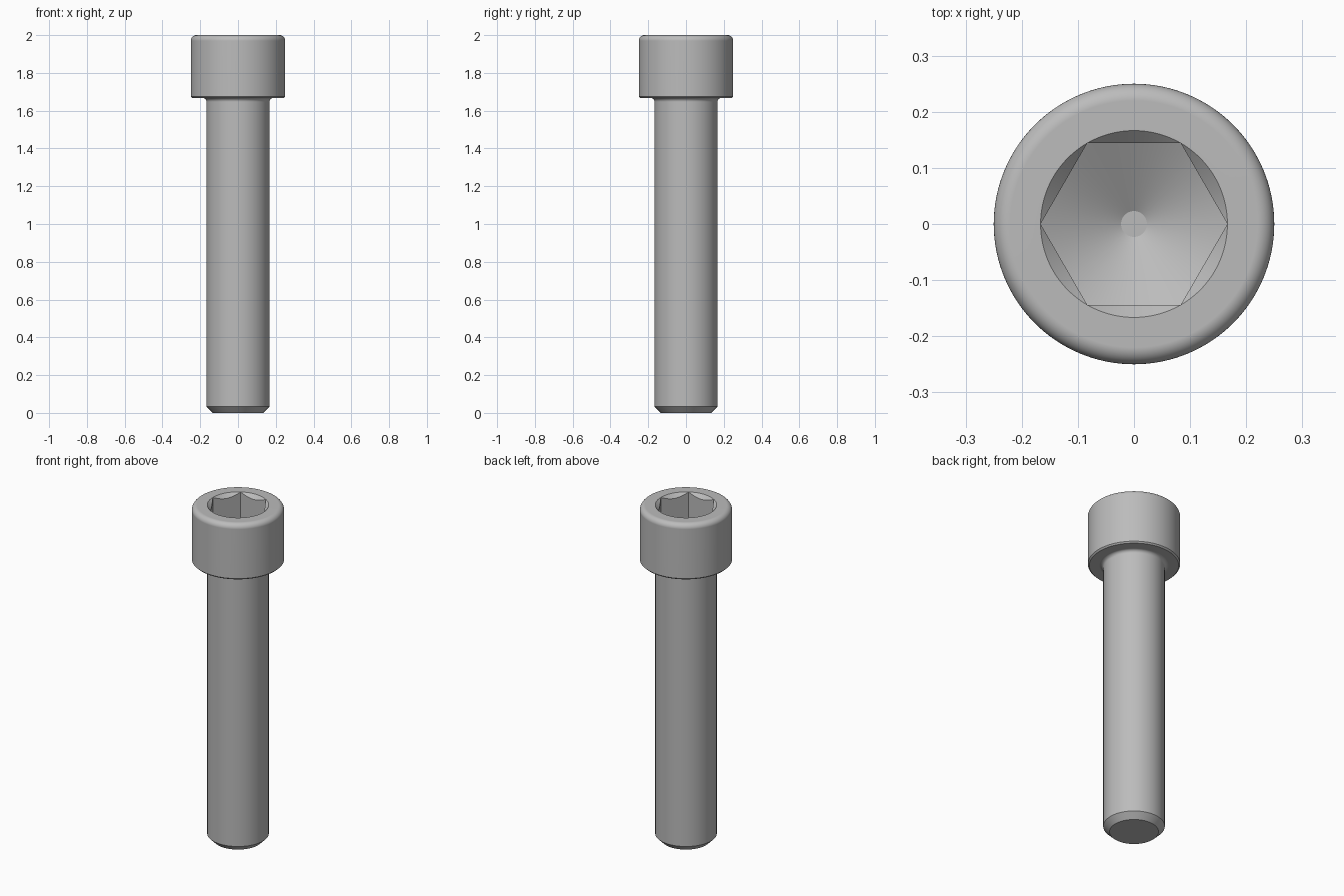
import bpy
import bmesh
from math import cos, sin, pi, tan, radians

SEGMENTS = 144          # multiple of six, so the hex corners fall on vertices
HEAD_R, SHANK_R = 0.25, 0.167
TOP, BEARING = 2.0, 1.667
SOCKET_R = 0.1665       # hex corner radius
SOCKET_FLOOR = TOP - 0.167

cube = bpy.data.objects.get("Cube")
if cube:
    bpy.data.objects.remove(cube, do_unlink=True)

steel = bpy.data.materials.new("plain grey steel")
steel.use_nodes = True
grey = (0.5, 0.5, 0.5, 1)
steel.diffuse_color = grey
steel.node_tree.nodes["Principled BSDF"].inputs["Base Color"].default_value = grey


def arc(r, z, radius, start, end, steps=8):
    """Quarter fillet as (radius, height) points."""
    angles = [radians(start + (end - start) * i / steps) for i in range(steps + 1)]
    return [(r + radius * cos(a), z + radius * sin(a)) for a in angles]


def hex_radius(a):
    """Distance from the axis to the hexagon wall at angle a."""
    return SOCKET_R * cos(pi / 6) / cos(a % (pi / 3) - pi / 6)


def lathe(name, profile):
    """Spin a profile; its points may be functions of the angle."""
    bm = bmesh.new()
    rings = []
    for point in profile:
        ring = []
        for i in range(SEGMENTS):
            a = 2 * pi * i / SEGMENTS
            r, z = point(a) if callable(point) else point
            ring.append(bm.verts.new((r * cos(a), r * sin(a), z)))
        rings.append(ring)
    for upper, lower in zip(rings, rings[1:]):
        for i in range(SEGMENTS):
            j = (i + 1) % SEGMENTS
            bm.faces.new((upper[i], lower[i], lower[j], upper[j]))
    bmesh.ops.remove_doubles(bm, verts=bm.verts, dist=1e-5)
    mesh = bpy.data.meshes.new(name)
    bm.to_mesh(mesh)
    bm.free()
    mesh.materials.append(steel)
    obj = bpy.data.objects.new(name, mesh)
    bpy.context.collection.objects.link(obj)
    bpy.ops.object.select_all(action="DESELECT")
    obj.select_set(True)
    bpy.context.view_layer.objects.active = obj
    bpy.ops.object.shade_smooth_by_angle(angle=radians(25))
    weighted = obj.modifiers.new("even shading", "WEIGHTED_NORMAL")
    weighted.keep_sharp = True
    return obj


# Socket: drilled cone floor, hex walls and a conical lead-in
def floor_z(r):
    return SOCKET_FLOOR - (SOCKET_R - r) * tan(radians(30))


def floor_edge(a):
    r = hex_radius(a)
    return r, floor_z(r)


def lead_in_edge(a):
    r = hex_radius(a)
    return r, TOP - (SOCKET_R - r)


tip = 0.023
socket = [(0, floor_z(tip)), (tip, floor_z(tip)), floor_edge, lead_in_edge, (SOCKET_R, TOP)]

# Head: rounded top edge, small lower chamfer, flat bearing face
rounding, chamfer, fillet = 0.03, 0.008, 0.02
head = socket + arc(HEAD_R - rounding, TOP - rounding, rounding, 90, 0) + [
    (HEAD_R, BEARING + chamfer),
    (HEAD_R - chamfer, BEARING),
    (SHANK_R + fillet, BEARING),
]
lathe("socket_head", head)

# Shank: fillet under the head, plain cylinder, chamfered end
end = 0.034
shank = arc(SHANK_R + fillet, BEARING - fillet, fillet, 90, 180) + [
    (SHANK_R, end),
    (SHANK_R - end, 0),
    (0, 0),
]
lathe("shank", shank)
